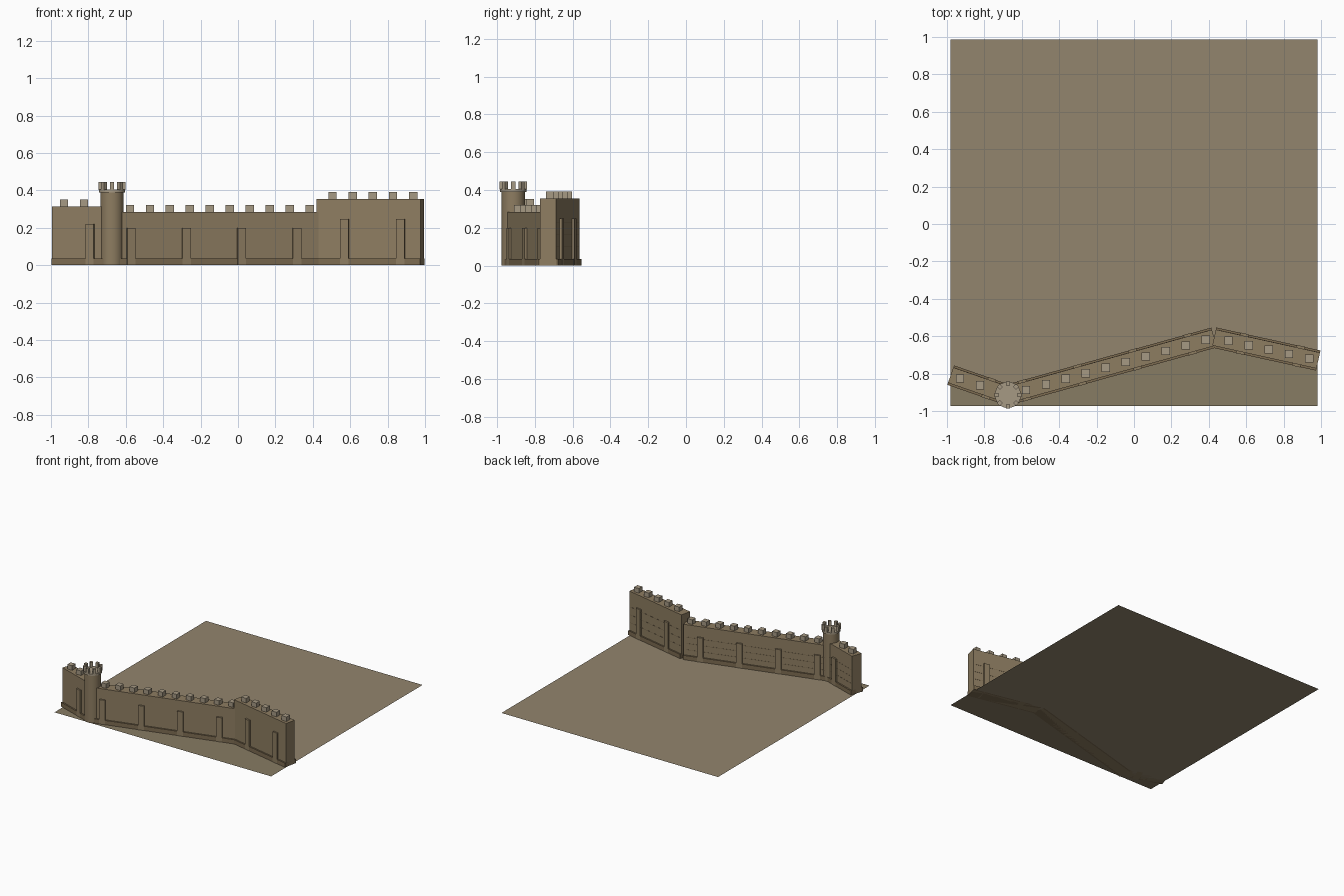
import bpy, bmesh, math
from mathutils import Matrix, Vector

if "Cube" in bpy.data.objects:
    bpy.data.objects.remove(bpy.data.objects["Cube"])


def material(name, rgb):
    m = bpy.data.materials.new(name)
    m.diffuse_color = (*rgb, 1)
    m.use_nodes = True
    m.node_tree.nodes["Principled BSDF"].inputs["Base Color"].default_value = m.diffuse_color
    return m


WALL = material("wall_stone", (0.27, 0.205, 0.12))
PLINTH = material("plinth_stone", (0.20, 0.145, 0.08))
PALE = material("pale_stone", (0.38, 0.32, 0.23))
COURT = material("inner_ground", (0.29, 0.235, 0.155))
FIELD = material("outer_ground", (0.245, 0.20, 0.125))


def finish(name, bm, mat):
    me = bpy.data.meshes.new(name)
    bm.to_mesh(me)
    bm.free()
    me.materials.append(mat)
    ob = bpy.data.objects.new(name, me)
    bpy.context.collection.objects.link(ob)
    return ob


def box(bm, centre, size, angle=0.0):
    m = (Matrix.Translation(centre) @ Matrix.Rotation(angle, 4, 'Z')
         @ Matrix.Diagonal((*size, 1)))
    bmesh.ops.create_cube(bm, size=1, matrix=m)


def cylinder(name, x, y, r, z0, z1, mat):
    bm = bmesh.new()
    bmesh.ops.create_cone(bm, cap_ends=True, segments=24, radius1=r, radius2=r,
                          depth=z1 - z0,
                          matrix=Matrix.Translation((x, y, (z0 + z1) / 2)))
    for f in bm.faces:
        f.smooth = len(f.verts) == 4
    return finish(name, bm, mat)


# Centre line of the wall, west to east
NODES = [(-0.980, -0.808), (-0.675, -0.914), (0.428, -0.607), (0.985, -0.730)]

# Ground, split along the wall line
E = 0.98
inner = [(-E, -0.808), *NODES[1:3], (E, -0.729)]
for name, edge, mat in (("inner_ground", 0.986, COURT), ("outer_ground", -0.972, FIELD)):
    bm = bmesh.new()
    pts = inner + [(E, edge), (-E, edge)]
    if edge < 0:
        pts.reverse()
    bm.faces.new([bm.verts.new((x, y, 0)) for x, y in pts])
    finish(name, bm, mat)

# Each wall: name, height, merlon x positions, buttress x positions
WALLS = [
    ("west", 0.315, [-0.93, -0.823], [-0.776]),
    ("middle", 0.284, [-0.578 + 0.1068 * i for i in range(10)],
     [-0.585 + 0.2955 * i for i in range(4)]),
    ("east", 0.355, [0.505 + 0.108 * i for i in range(5)], [0.580, 0.879]),
]
for i, (name, h, merlons, buttresses) in enumerate(WALLS):
    a, b = Vector(NODES[i]), Vector(NODES[i + 1])
    d = b - a
    ang, length, mid = math.atan2(d.y, d.x), d.length, (a + b) / 2
    side = Vector((-d.y, d.x)) / length

    def on_line(x):
        return a + d * ((x - a.x) / d.x)

    # Wall body
    bm = bmesh.new()
    box(bm, (mid.x, mid.y, h / 2), (length, 0.087, h), ang)
    finish(name + "_wall", bm, WALL)

    # Plinth along the foot
    bm = bmesh.new()
    box(bm, (mid.x, mid.y, 0.0175), (length, 0.11, 0.035), ang)
    finish(name + "_plinth", bm, PLINTH)

    # Buttresses through both faces
    bm = bmesh.new()
    for x in buttresses:
        p = on_line(x)
        box(bm, (p.x, p.y, h * 0.35), (0.046, 0.113, h * 0.7), ang)
    finish(name + "_buttresses", bm, WALL)

    # Thin stone courses on the inner face
    bm = bmesh.new()
    for f in (0.28, 0.46, 0.64):
        p = mid + side * 0.0435
        box(bm, (p.x, p.y, h * f), (length * 0.97, 0.002, 0.003), ang)
    finish(name + "_courses", bm, PLINTH)

    # Merlons
    bm = bmesh.new()
    for x in merlons:
        p = on_line(x)
        box(bm, (p.x, p.y, h + 0.0185), (0.044, 0.044, 0.037))
    finish(name + "_merlons", bm, PALE)

# Round tower with a cap and a ring of merlons
tx, ty = NODES[1]
tx += 0.001
cylinder("tower_body", tx, ty, 0.062, 0, 0.39, WALL)
cylinder("tower_cap", tx, ty, 0.070, 0.39, 0.405, PALE)
bm = bmesh.new()
for k in range(8):
    t = k * math.pi / 4
    box(bm, (tx + 0.061 * math.cos(t), ty + 0.061 * math.sin(t), 0.424),
        (0.022, 0.022, 0.042), t)
finish("tower_merlons", bm, PALE)
